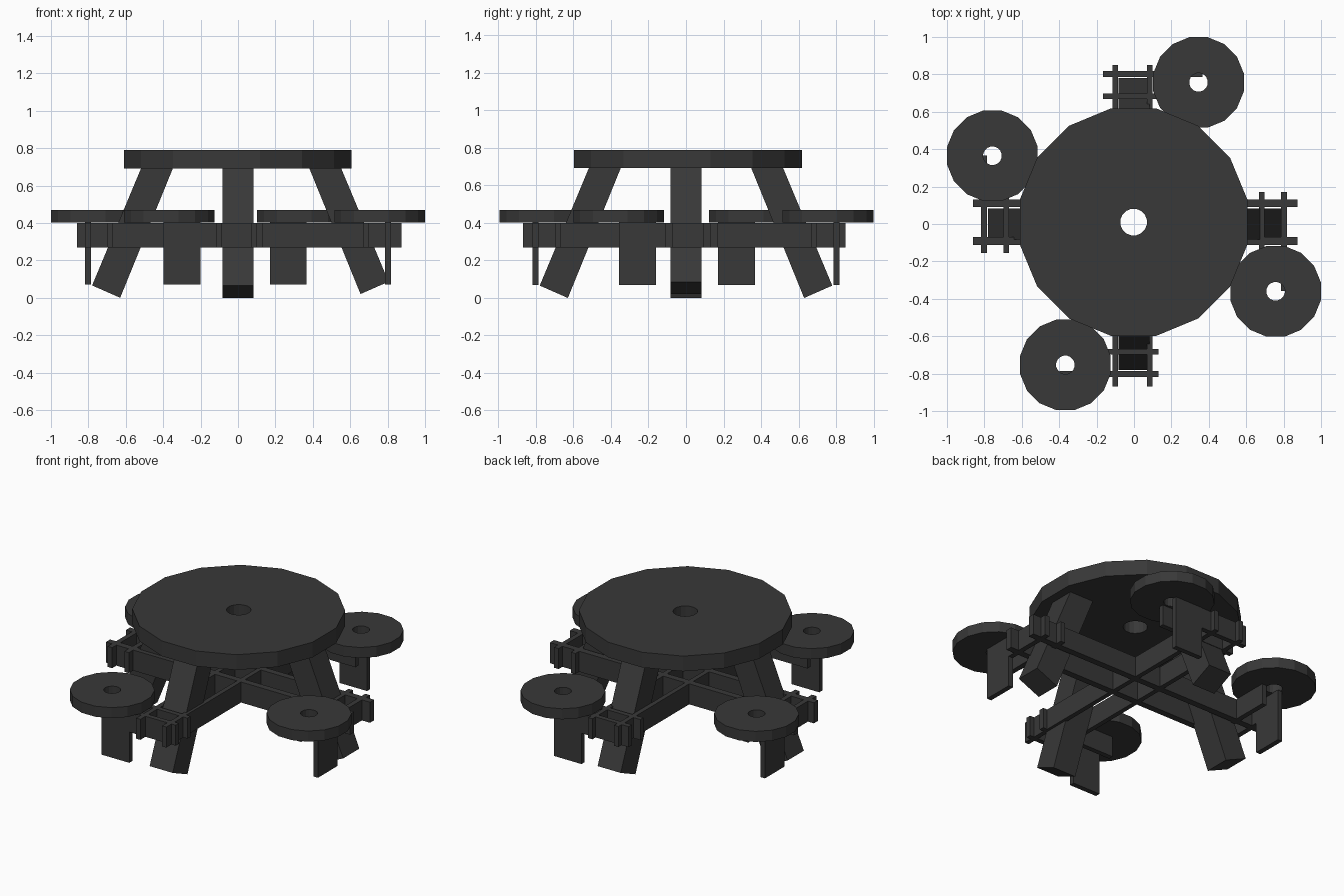
import bpy
import bmesh
import math
from mathutils import Matrix, Vector

default = bpy.data.objects.get("Cube")
if default:
    bpy.data.objects.remove(default, do_unlink=True)

# One dark paint for the whole table
paint = bpy.data.materials.new("dark_grey_paint")
paint.use_nodes = True
paint.diffuse_color = (0.04, 0.04, 0.04, 1)
paint.node_tree.nodes["Principled BSDF"].inputs["Base Color"].default_value = (0.04, 0.04, 0.04, 1)


def finish(name, bm, matrix):
    bmesh.ops.recalc_face_normals(bm, faces=bm.faces)
    mesh = bpy.data.meshes.new(name)
    bm.to_mesh(mesh)
    bm.free()
    mesh.materials.append(paint)
    obj = bpy.data.objects.new(name, mesh)
    obj.matrix_world = matrix
    bpy.context.collection.objects.link(obj)


def box(name, xs, ys, zs, matrix=Matrix()):
    bm = bmesh.new()
    bmesh.ops.create_cube(bm, size=1)
    for v in bm.verts:
        v.co = Vector(r[0] if c < 0 else r[1] for c, r in zip(v.co, (xs, ys, zs)))
    finish(name, bm, matrix)


def prism(name, profile, half_width, matrix):
    """Extrude a (y, z) profile symmetrically along x."""
    bm = bmesh.new()
    face = bm.faces.new([bm.verts.new((-half_width, y, z)) for y, z in profile])
    ext = bmesh.ops.extrude_face_region(bm, geom=[face])
    moved = [g for g in ext["geom"] if isinstance(g, bmesh.types.BMVert)]
    bmesh.ops.translate(bm, verts=moved, vec=(2 * half_width, 0, 0))
    finish(name, bm, matrix)


def pierced_disc(name, centre, radius, hole, z0, z1, sides=16):
    """Faceted disc with a round hole through its middle."""
    bm = bmesh.new()
    rings = []
    for r, z in ((radius, z0), (radius, z1), (hole, z1), (hole, z0)):
        angles = [2 * math.pi * (i + 0.5) / sides for i in range(sides)]
        rings.append([bm.verts.new((r * math.cos(a), r * math.sin(a), z)) for a in angles])
    for a, b in zip(rings, rings[1:] + rings[:1]):
        for i in range(sides):
            j = (i + 1) % sides
            bm.faces.new((a[i], a[j], b[j], b[i]))
    finish(name, bm, Matrix.Translation((*centre, 0)))


RAIL_Z = (0.268, 0.4)

# Round top
pierced_disc("table_top", (-0.002, 0.01), 0.62, 0.072, 0.692, 0.79)

# Two pairs of crossing rails
for side, xs in (("right", (-0.115, -0.085)), ("left", (0.07, 0.1))):
    box("long_rail_" + side, xs, (-0.87, 0.85), RAIL_Z)
for side, ys in (("front", (-0.112, -0.07)), ("back", (0.09, 0.132))):
    box("cross_rail_" + side, (-0.86, 0.875), ys, RAIL_Z)

# Each arm: seat centre, seat support start, stub end, leg shift
arms = {
    "back": ((0.345, 0.757), 0.17, -0.165, 0),
    "left": ((0.757, -0.36), 0.16, -0.17, 0.025),
    "front": ((-0.367, -0.753), 0.2, -0.13, 0),
    "right": ((-0.757, 0.365), 0.17, -0.155, 0),
}
leg_profile = [(0.345, 0.7), (0.515, 0.7), (0.78, 0.066), (0.63, 0)]

for k, (arm, (seat, start, stub, shift)) in enumerate(arms.items()):
    turn = Matrix.Rotation(-k * math.pi / 2, 4, "Z")
    end = start + 0.197

    # Splayed leg with a square-cut foot
    prism(arm + "_leg", [(y + shift, z + shift * 0.8) for y, z in leg_profile], 0.082, turn)

    # Bearers reaching sideways under the seat
    box(arm + "_outer_bearer", (stub, start), (0.786, 0.818), RAIL_Z, turn)
    box(arm + "_inner_bearer", (stub, end), (0.667, 0.699), RAIL_Z, turn)

    # Upright board and round seat
    box(arm + "_seat_board", (start, end), (0.786, 0.818), (0.07, 0.405), turn)
    pierced_disc(arm + "_seat", seat, 0.247, 0.05, 0.402, 0.47)
